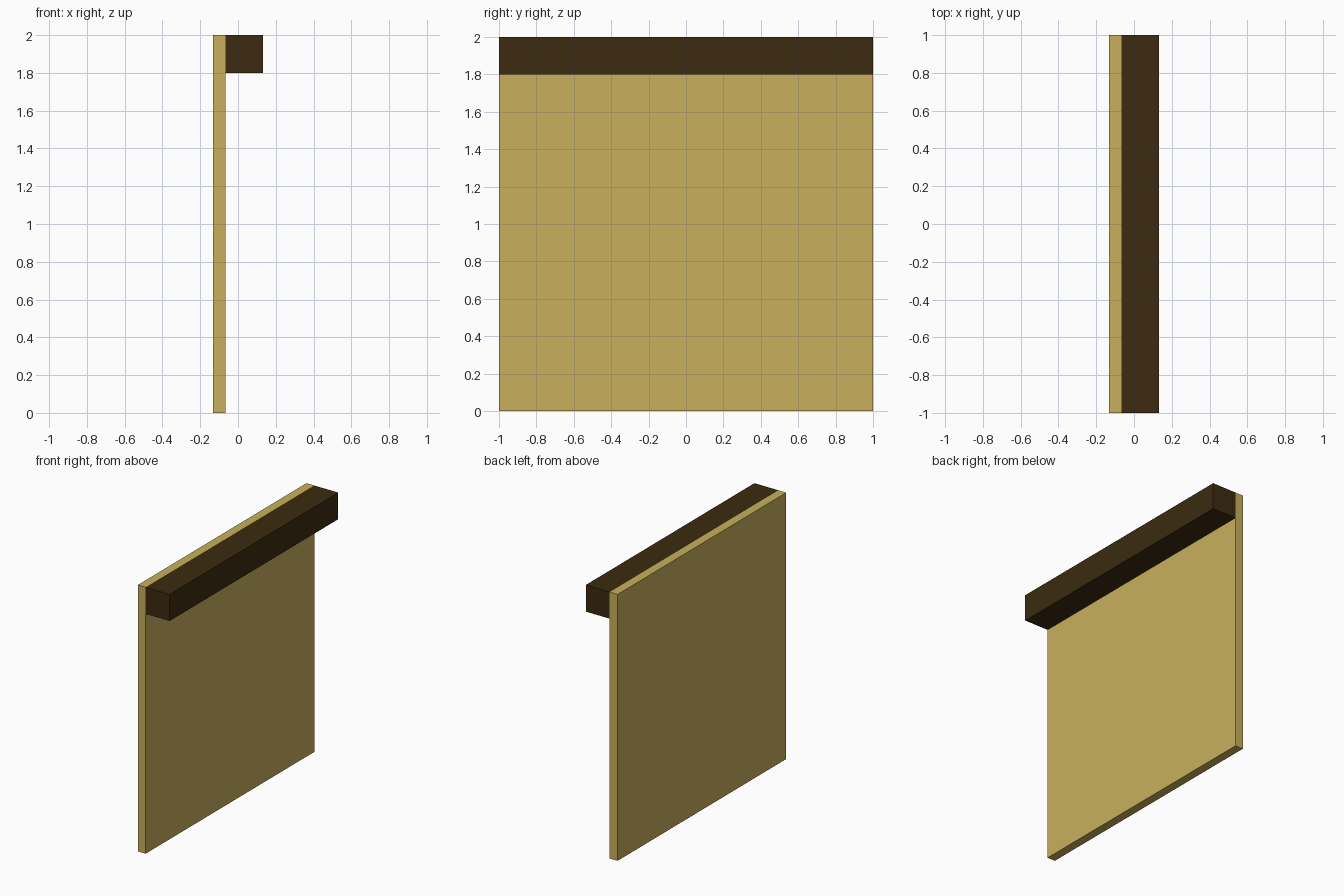
import bpy

if "Cube" in bpy.data.objects:
    bpy.data.objects.remove(bpy.data.objects["Cube"])


def material(name, color):
    m = bpy.data.materials.new(name)
    m.diffuse_color = (*color, 1.0)
    m.use_nodes = True
    m.node_tree.nodes["Principled BSDF"].inputs["Base Color"].default_value = m.diffuse_color
    return m


def box(name, lo, hi, mat):
    """Axis-aligned box between two corners."""
    center = [(a + b) / 2 for a, b in zip(lo, hi)]
    size = [b - a for a, b in zip(lo, hi)]
    bpy.ops.mesh.primitive_cube_add(size=1, location=center)
    ob = bpy.context.object
    ob.name = name
    ob.scale = size
    bpy.ops.object.transform_apply(location=False, rotation=False, scale=True)
    ob.data.materials.append(mat)
    return ob


plaster = material("sand_plaster", (0.578, 0.434, 0.107))
wood = material("dark_wood", (0.045, 0.024, 0.005))

# Thin wall panel
box("wall_panel", (-0.132, -1, 0), (-0.067, 1, 2), plaster)
# Square beam along the top edge, flush against the panel
box("top_beam", (-0.067, -1, 1.8), (0.132, 1, 2), wood)
